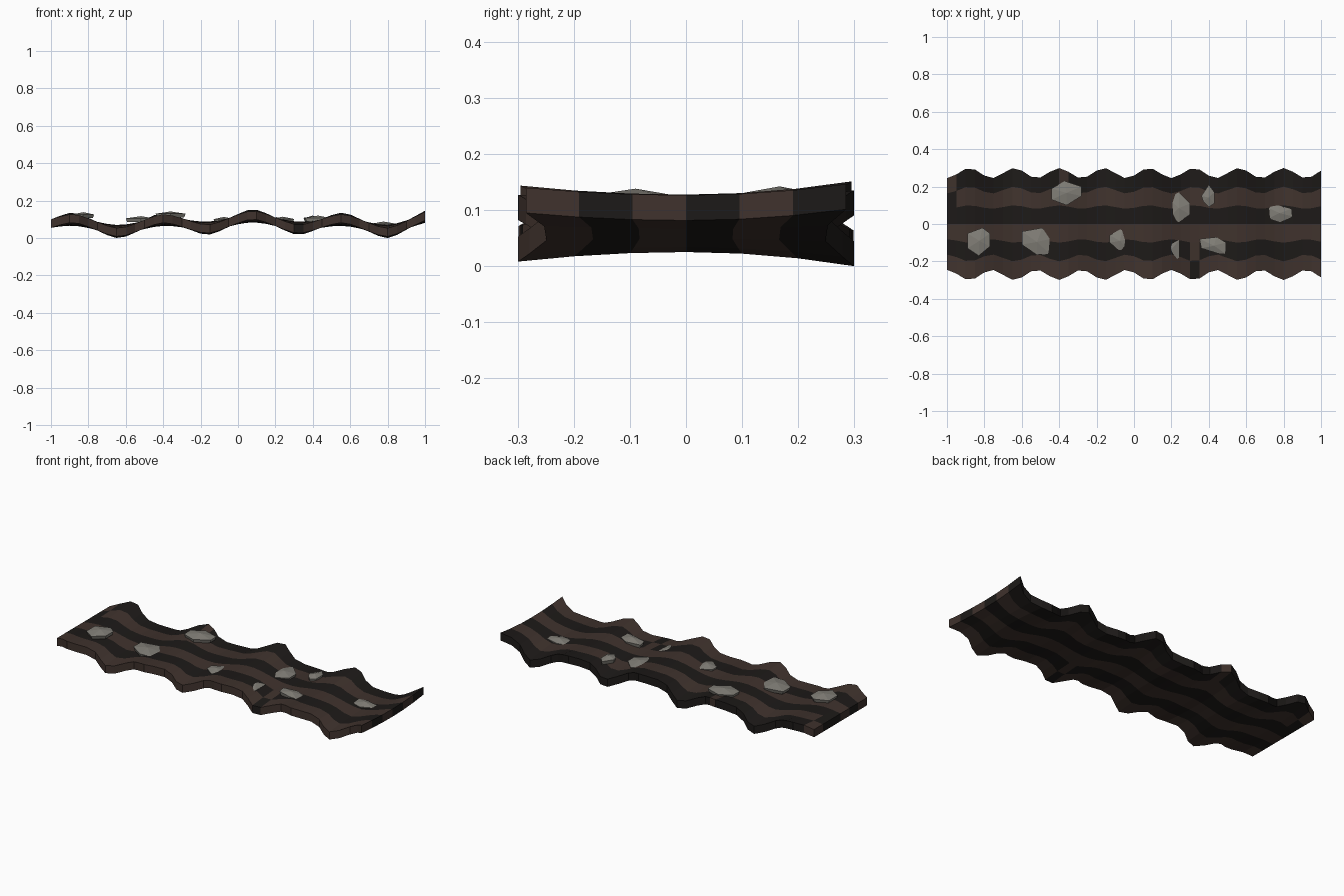
import bpy, bmesh
from math import cos, pi

if "Cube" in bpy.data.objects:
    bpy.data.objects.remove(bpy.data.objects["Cube"])

COLS, ROWS, THICK = 40, 6, 0.045


def material(name, rgb):
    m = bpy.data.materials.new(name)
    m.diffuse_color = (*rgb, 1)
    m.use_nodes = True
    m.node_tree.nodes["Principled BSDF"].inputs["Base Color"].default_value = m.diffuse_color
    return m


brown = material("brown", (0.05, 0.032, 0.026))
dark = material("dark_brown", (0.012, 0.010, 0.009))
grey = material("stone_grey", (0.22, 0.21, 0.185))


def finish(bm, name, mats):
    bmesh.ops.recalc_face_normals(bm, faces=bm.faces)
    me = bpy.data.meshes.new(name)
    bm.to_mesh(me)
    bm.free()
    for m in mats:
        me.materials.append(m)
    ob = bpy.data.objects.new(name, me)
    bpy.context.collection.objects.link(ob)
    return ob


def surface(x, t):
    """Top of the rippled ground; t runs -1 (front) to 1 (back)."""
    y = t * (0.272 + 0.027 * cos(2 * pi * (x - 0.08) / 0.24))
    amp = 0.017 + (0.28 if y > 0 else 0.19) * y * y
    z = 0.075 + amp * cos(2 * pi * (x - 0.08) / 0.48)
    z += 0.012 * cos(4.4 * (x - 0.08)) + 0.02 * max(0, (x - 0.8) / 0.2)
    return x, y, z + THICK / 2


# Wavy striped ground strip
bm = bmesh.new()
grid = [[bm.verts.new(surface(-1 + 2 * i / COLS, -1 + 2 * j / ROWS))
         for j in range(ROWS + 1)] for i in range(COLS + 1)]
swapped = {(0, 5), (0, 4), (12, 5), (26, 1), (26, 0)}
for i in range(COLS):
    for j in range(ROWS):
        f = bm.faces.new((grid[i][j], grid[i + 1][j],
                          grid[i + 1][j + 1], grid[i][j + 1]))
        f.material_index = (j + ((i, j) in swapped)) % 2
ext = bmesh.ops.extrude_face_region(bm, geom=bm.faces[:], use_keep_orig=True)
for v in ext["geom"]:
    if isinstance(v, bmesh.types.BMVert):
        v.co.z -= THICK
low = min(v.co.z for v in bm.verts)
bmesh.ops.translate(bm, verts=bm.verts, vec=(0, 0, -low))
finish(bm, "ground_strip", [brown, dark])

# Flat stones: apex height and outline
stones = [
    (.138, [(-.89, -.05), (-.81, -.02), (-.77, -.05), (-.77, -.12), (-.83, -.17), (-.89, -.13)]),
    (.117, [(-.60, -.04), (-.49, -.02), (-.45, -.08), (-.45, -.16), (-.52, -.165), (-.60, -.11)]),
    (.142, [(-.44, .19), (-.37, .23), (-.28, .20), (-.28, .15), (-.36, .10), (-.44, .13)]),
    (.113, [(-.13, -.06), (-.06, -.02), (-.02, -.08), (-.03, -.14), (-.08, -.14), (-.13, -.10)]),
    (.112, [(.17, -.08), (.20, -.05), (.24, -.09), (.24, -.18), (.21, -.20), (.17, -.17)]),
    (.114, [(.18, .14), (.24, .17), (.30, .11), (.30, .05), (.24, .01), (.18, .03)]),
    (.120, [(.36, .15), (.40, .21), (.43, .17), (.43, .11), (.40, .09), (.37, .12)]),
    (.120, [(.35, -.08), (.44, -.07), (.49, -.10), (.49, -.16), (.44, -.155), (.36, -.13)]),
    (.088, [(.71, .09), (.77, .10), (.84, .08), (.85, .04), (.78, .01), (.72, .03)]),
]
for n, (top, outline) in enumerate(stones, 1):
    bm = bmesh.new()
    cx = sum(p[0] for p in outline) / 6
    cy = sum(p[1] for p in outline) / 6
    apex = bm.verts.new((cx, cy, top))
    rim = [bm.verts.new((x, y, top - 0.012)) for x, y in outline]
    base = [bm.verts.new((cx + (x - cx) * .9, cy + (y - cy) * .9, top - 0.032))
            for x, y in outline]
    for a in range(6):
        b = (a + 1) % 6
        bm.faces.new((apex, rim[a], rim[b]))
        bm.faces.new((rim[a], base[a], base[b], rim[b]))
    bm.faces.new(base)
    finish(bm, f"stone_{n}", [grey])
